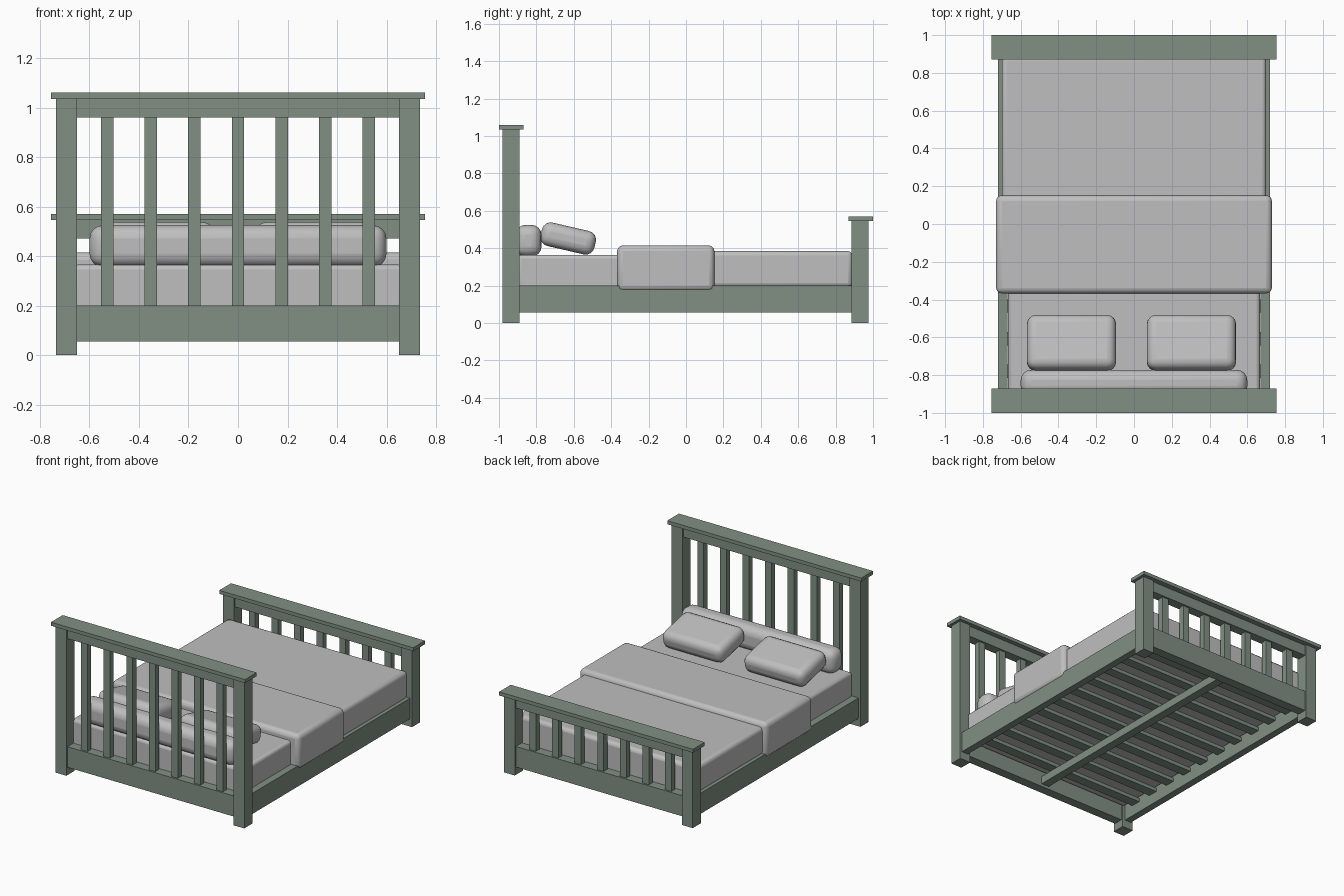
import bpy, bmesh, math

if "Cube" in bpy.data.objects:
    bpy.data.objects.remove(bpy.data.objects["Cube"])


def material(name, rgb):
    m = bpy.data.materials.new(name)
    m.diffuse_color = (*rgb, 1)
    m.use_nodes = True
    m.node_tree.nodes["Principled BSDF"].inputs["Base Color"].default_value = m.diffuse_color
    return m


GREEN = material("sage_green_paint", (0.22, 0.28, 0.23))
GREY = material("grey_linen", (0.52, 0.52, 0.52))


def box(name, x, y, z, mat=GREEN, bevel=0, segments=3, tilt=0):
    """Box from (min, max) ranges, with optional rounded edges and x tilt."""
    bm = bmesh.new()
    bmesh.ops.create_cube(bm, size=1)
    for v in bm.verts:
        v.co.x *= x[1] - x[0]
        v.co.y *= y[1] - y[0]
        v.co.z *= z[1] - z[0]
    me = bpy.data.meshes.new(name)
    bm.to_mesh(me)
    bm.free()
    me.materials.append(mat)
    ob = bpy.data.objects.new(name, me)
    bpy.context.collection.objects.link(ob)
    ob.location = [(r[0] + r[1]) / 2 for r in (x, y, z)]
    ob.rotation_euler.x = tilt
    if bevel:
        mod = ob.modifiers.new("rounded", "BEVEL")
        mod.width = bevel
        mod.segments = segments
        bpy.ops.object.select_all(action="DESELECT")
        bpy.context.view_layer.objects.active = ob
        ob.select_set(True)
        bpy.ops.object.shade_smooth_by_angle(angle=math.radians(40))
    return ob


def end_board(label, yc, cap_y, height):
    """Posts, cap, two rails and seven spindles at one end of the bed."""
    for side, x in (("left", (-0.735, -0.65)), ("right", (0.65, 0.735))):
        box(f"{label}_{side}_post", x, (yc - 0.045, yc + 0.045), (0, height))
    box(f"{label}_cap", (-0.755, 0.755), cap_y, (height, height + 0.025))
    rail_y = (yc - 0.033, yc + 0.033)
    box(f"{label}_top_rail", (-0.65, 0.65), rail_y, (height - 0.075, height))
    box(f"{label}_bottom_rail", (-0.65, 0.65), rail_y, (0.055, 0.2))
    for i in range(7):
        x = (i - 3) * 0.176
        box(f"{label}_spindle_{i + 1}", (x - 0.025, x + 0.025),
            (yc - 0.02, yc + 0.02), (0.2, height - 0.075))


end_board("headboard", -0.935, (-1.0, -0.87), 1.035)
end_board("footboard", 0.93, (0.87, 1.0), 0.545)

# Side rails, centre beam and mattress slats
for side, x in (("left", (-0.72, -0.67)), ("right", (0.67, 0.72))):
    box(f"{side}_side_rail", x, (-0.89, 0.885), (0.055, 0.2))
box("centre_beam", (-0.03, 0.03), (-0.905, 0.9), (0.075, 0.13))
for i in range(10):
    y = -0.78 + i * 0.173
    box(f"bed_slat_{i + 1}", (-0.67, 0.67), (y - 0.035, y + 0.035), (0.13, 0.155))

# Mattress and covers
box("mattress", (-0.668, 0.668), (-0.9, 0.89), (0.155, 0.365), GREY, 0.02)
box("duvet", (-0.7, 0.7), (-0.3, 0.89), (0.19, 0.385), GREY, 0.025)
box("folded_throw", (-0.73, 0.73), (-0.368, 0.152), (0.17, 0.415), GREY, 0.03)

# Bolster against the headboard, and two tilted pillows
box("bolster", (-0.6, 0.6), (-0.912, -0.772), (0.355, 0.525), GREY, 0.055, 4)
for side, x in (("left", (-0.567, -0.095)), ("right", (0.068, 0.54))):
    box(f"{side}_pillow", x, (-0.778, -0.482), (0.388, 0.516), GREY, 0.048, 4,
        math.radians(-13))
